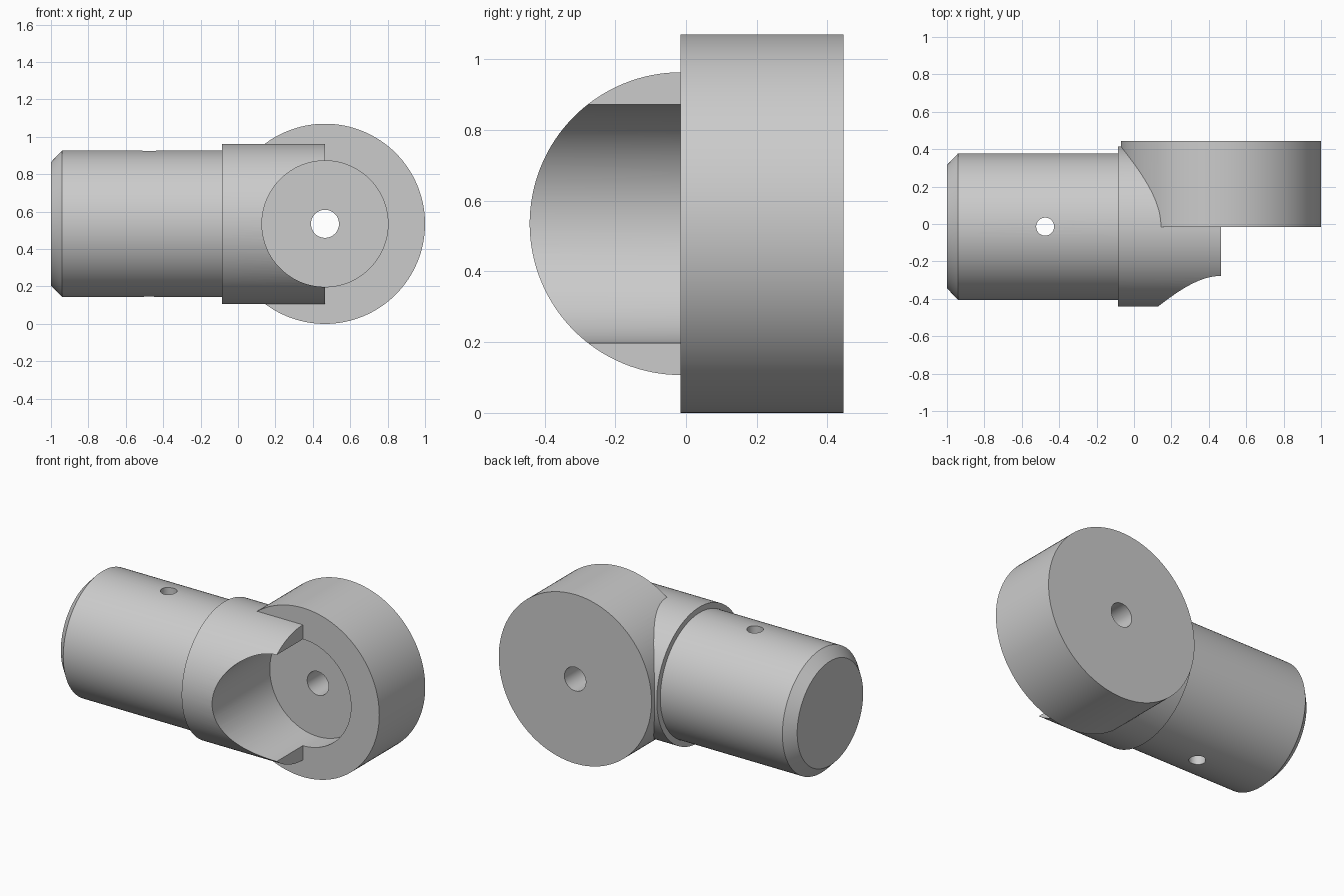
import bpy
import bmesh
import math
from mathutils import Matrix, Vector

cube = bpy.data.objects.get("Cube")
if cube:
    bpy.data.objects.remove(cube, do_unlink=True)

SEGMENTS = 128
AXIS_Y, AXIS_Z = -0.014, 0.535   # shank axis
HUB_X = 0.465                    # hub axis

steel = bpy.data.materials.new("plain grey")
steel.use_nodes = True
grey = (0.6, 0.6, 0.6, 1)
steel.diffuse_color = grey
steel.node_tree.nodes["Principled BSDF"].inputs["Base Color"].default_value = grey


def add_object(name, bm):
    bmesh.ops.recalc_face_normals(bm, faces=bm.faces)
    mesh = bpy.data.meshes.new(name)
    bm.to_mesh(mesh)
    bm.free()
    mesh.materials.append(steel)
    obj = bpy.data.objects.new(name, mesh)
    bpy.context.collection.objects.link(obj)
    return obj


def cylinder(name, radius, start, end, segments=SEGMENTS):
    """Solid cylinder running between two points."""
    start, end = Vector(start), Vector(end)
    axis = end - start
    turn = axis.to_track_quat("Z", "Y").to_matrix().to_4x4()
    bm = bmesh.new()
    bmesh.ops.create_cone(bm, cap_ends=True, segments=segments,
                          radius1=radius, radius2=radius, depth=axis.length,
                          matrix=Matrix.Translation((start + end) / 2) @ turn)
    return add_object(name, bm)


def lathe_x(name, profile):
    """Revolve (x, radius) points about the shank axis."""
    bm = bmesh.new()
    verts = [bm.verts.new((x, AXIS_Y, AXIS_Z + r)) for x, r in profile]
    edges = [bm.edges.new(pair) for pair in zip(verts, verts[1:])]
    bmesh.ops.spin(bm, geom=verts + edges, cent=(0, AXIS_Y, AXIS_Z),
                   axis=(1, 0, 0), angle=math.tau, steps=SEGMENTS)
    bmesh.ops.remove_doubles(bm, verts=bm.verts, dist=0.0001)
    return add_object(name, bm)


def combine(target, tool, operation):
    """Apply a boolean and discard its tool."""
    mod = target.modifiers.new(operation.title(), "BOOLEAN")
    mod.operation = operation
    mod.solver = "EXACT"
    mod.object = tool
    bpy.context.view_layer.objects.active = target
    bpy.ops.object.modifier_apply(modifier=mod.name)
    bpy.data.objects.remove(tool, do_unlink=True)


# Chamfered shank with its wider collar
body = lathe_x("shank_and_hub", [(-1, 0), (-1, 0.33), (-0.94, 0.392), (-0.085, 0.392),
                                 (-0.085, 0.428), (HUB_X, 0.428), (HUB_X, 0)])

# Round hub across the end of the collar
hub = cylinder("hub", 0.535, (HUB_X, -0.015, AXIS_Z), (HUB_X, 0.445, AXIS_Z))
combine(body, hub, "UNION")

# Round pocket through the collar into the hub, then the hub and pin holes
cutters = [
    cylinder("pocket", 0.337, (HUB_X, -1, AXIS_Z), (HUB_X, 0.135, AXIS_Z)),
    cylinder("hub_hole", 0.075, (HUB_X, -1, AXIS_Z), (HUB_X, 1, AXIS_Z), 48),
    cylinder("pin_hole", 0.048, (-0.475, AXIS_Y, -1), (-0.475, AXIS_Y, 2), 48),
]
for cutter in cutters:
    combine(body, cutter, "DIFFERENCE")

# Smooth curved walls, crisp edges
bpy.ops.object.select_all(action="DESELECT")
body.select_set(True)
bpy.context.view_layer.objects.active = body
bpy.ops.object.shade_smooth_by_angle(angle=math.radians(25))
